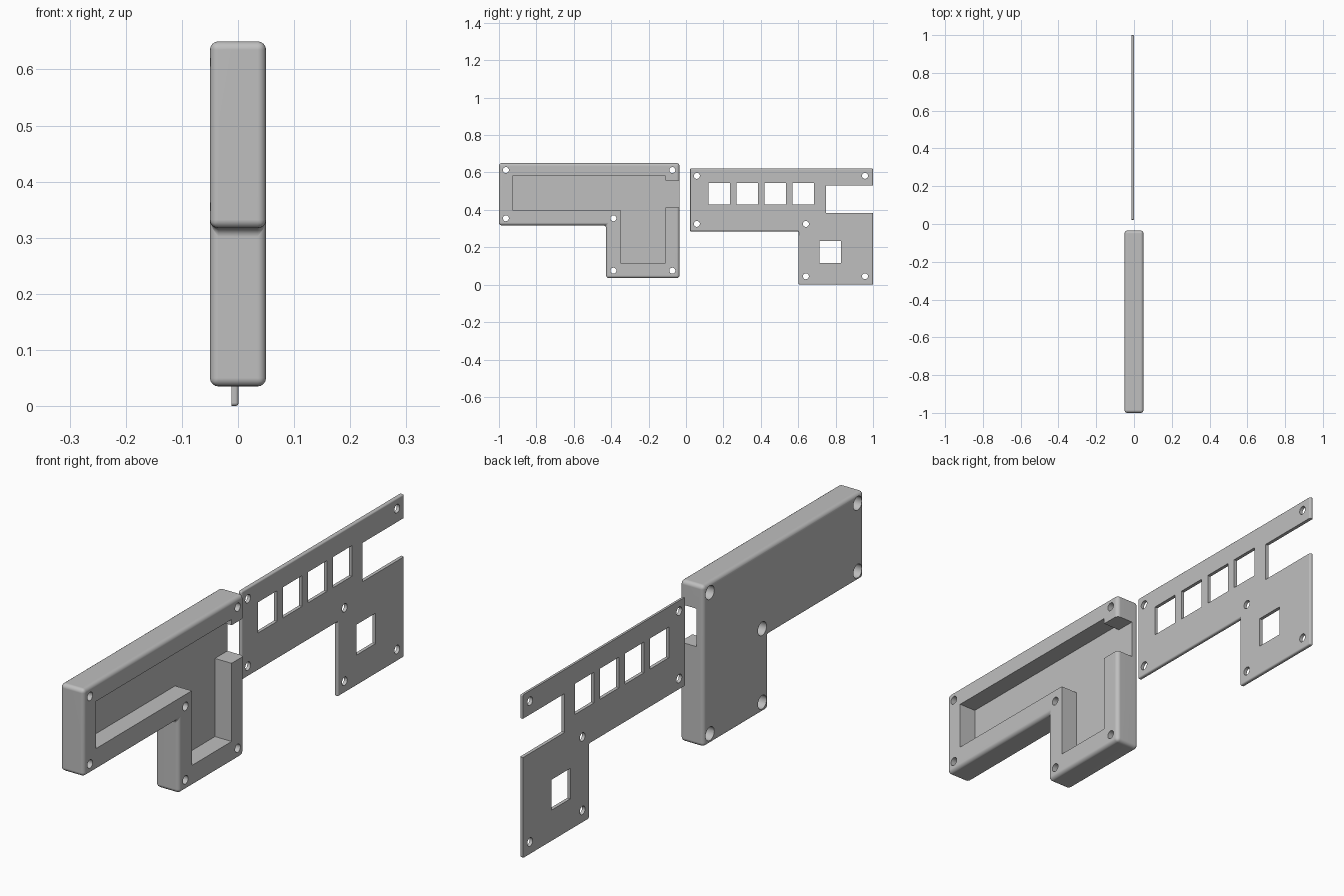
import bpy, bmesh, math

if "Cube" in bpy.data.objects:
    bpy.data.objects.remove(bpy.data.objects["Cube"])

grey = bpy.data.materials.new("plain_grey")
grey.use_nodes = True
grey.diffuse_color = (0.52, 0.52, 0.52, 1)
grey.node_tree.nodes["Principled BSDF"].inputs["Base Color"].default_value = grey.diffuse_color


def prism(name, outline, x0, x1, radius=0, segments=4, round_back=True):
    """Extrude a (y, z) outline along x and optionally round its edges."""
    bm = bmesh.new()
    face = bm.faces.new([bm.verts.new((x0, y, z)) for y, z in outline])
    ext = bmesh.ops.extrude_face_region(bm, geom=[face])
    for v in ext["geom"]:
        if isinstance(v, bmesh.types.BMVert):
            v.co.x = x1
    bmesh.ops.recalc_face_normals(bm, faces=bm.faces)
    if radius:
        edges = [e for e in bm.edges
                 if round_back or max(v.co.x for v in e.verts) > x1 - 1e-5]
        bmesh.ops.bevel(bm, geom=edges, offset=radius, segments=segments,
                        profile=0.5, affect='EDGES')
    mesh = bpy.data.meshes.new(name)
    bm.to_mesh(mesh)
    bm.free()
    mesh.materials.append(grey)
    obj = bpy.data.objects.new(name, mesh)
    bpy.context.collection.objects.link(obj)
    return obj


def rect(y0, y1, z0, z1):
    return [(y0, z0), (y1, z0), (y1, z1), (y0, z1)]


def circle(y, z, r, n=24):
    return [(y + r * math.cos(i * math.tau / n), z + r * math.sin(i * math.tau / n))
            for i in range(n)]


def activate(obj):
    bpy.ops.object.select_all(action='DESELECT')
    obj.select_set(True)
    bpy.context.view_layer.objects.active = obj


def cut(obj, outline, x0, x1):
    """Subtract a prism from obj."""
    cutter = prism("cutter", outline, x0, x1)
    cutter.hide_render = True
    mod = obj.modifiers.new("cut", 'BOOLEAN')
    mod.operation, mod.solver, mod.object = 'DIFFERENCE', 'EXACT', cutter
    activate(obj)
    bpy.ops.object.modifier_apply(modifier=mod.name)
    bpy.data.objects.remove(cutter)


def finish(obj):
    activate(obj)
    bpy.ops.object.shade_smooth_by_angle(angle=math.radians(35))
    mod = obj.modifiers.new("even_normals", 'WEIGHTED_NORMAL')
    mod.keep_sharp = True


# Housing: rounded L-shaped block
housing = prism("housing", [(-1, 0.317), (-0.427, 0.317), (-0.427, 0.035),
                            (-0.035, 0.035), (-0.035, 0.65), (-1, 0.65)],
                -0.05, 0.05, radius=0.015)

# Open cavity with a cable slot through the rear wall
cut(housing, [(-0.927, 0.4), (-0.35, 0.4), (-0.35, 0.115), (-0.11, 0.115),
              (-0.11, 0.413), (0, 0.413), (0, 0.558), (-0.11, 0.558),
              (-0.11, 0.58), (-0.927, 0.58)], -0.02, 0.1)

# Screw holes with counterbores on the back
for y, z in [(-0.963, 0.613), (-0.963, 0.355), (-0.388, 0.355),
             (-0.073, 0.613), (-0.388, 0.075), (-0.073, 0.075)]:
    cut(housing, circle(y, z, 0.016), -0.1, 0.1)
    cut(housing, circle(y, z, 0.026), -0.1, -0.015)
finish(housing)

# Cover plate: thin L with a softened outer rim
cover = prism("cover_plate", [(0.022, 0.285), (0.602, 0.285), (0.602, 0),
                              (1, 0), (1, 0.622), (0.022, 0.622)],
              -0.012, 0.001, radius=0.006, segments=3, round_back=False)

# Side slot, row of four windows, single lower window
cut(cover, rect(0.748, 1.1, 0.383, 0.531), -0.1, 0.1)
for i in range(4):
    y = 0.12 + 0.15 * i
    cut(cover, rect(y, y + 0.115, 0.428, 0.545), -0.1, 0.1)
cut(cover, rect(0.714, 0.828, 0.117, 0.233), -0.1, 0.1)

# Screw holes
for y, z in [(0.058, 0.582), (0.058, 0.325), (0.641, 0.325),
             (0.957, 0.582), (0.641, 0.045), (0.957, 0.045)]:
    cut(cover, circle(y, z, 0.016), -0.1, 0.1)
finish(cover)
